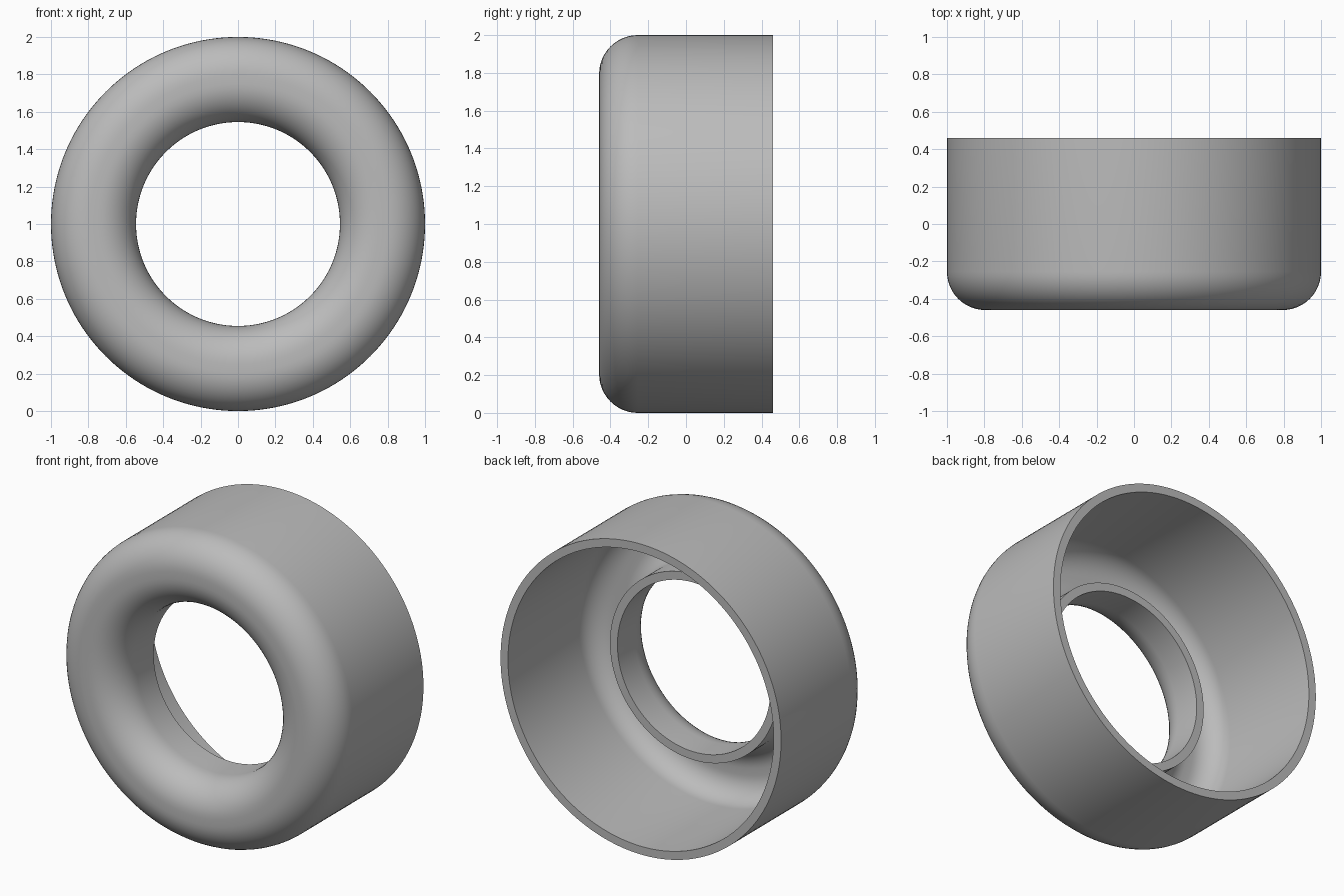
import bpy, bmesh, math
from mathutils import Vector, Matrix

cube = bpy.data.objects.get("Cube")
if cube:
    bpy.data.objects.remove(cube, do_unlink=True)

# Main dimensions
OUTER, HOLE, WALL = 1.0, 0.545, 0.053
FRONT, BACK, TUBE_END = -0.46, 0.46, -0.08
ROUND = 0.205
SEGMENTS, ARC_STEPS = 160, 12


def arc(r, y, radius, start, end):
    """Points of a rounded corner in the radius / depth plane."""
    angles = [math.radians(start + (end - start) * i / ARC_STEPS)
              for i in range(ARC_STEPS + 1)]
    return [(r + radius * math.cos(a), y + radius * math.sin(a)) for a in angles]


def shell(radius, outer_end, inner_end, offset):
    """Section of one skin, from the outer back edge round to the inner tube end."""
    y = FRONT + ROUND
    return ([(OUTER - offset, outer_end)]
            + arc(OUTER - ROUND, y, radius, 0, -90)
            + arc(HOLE + ROUND, y, radius, -90, -180)
            + [(HOLE + offset, inner_end)])


# Closed wall section: outside skin, then inside skin in reverse
profile = shell(ROUND, BACK, TUBE_END, 0)
profile += reversed(shell(ROUND - WALL, BACK, TUBE_END, WALL))

# Turn the section around the front-to-back axis
bm = bmesh.new()
verts = [bm.verts.new((r, y, 0)) for r, y in profile]
edges = [bm.edges.new((v, verts[(i + 1) % len(verts)])) for i, v in enumerate(verts)]
bmesh.ops.spin(bm, geom=verts + edges, cent=(0, 0, 0), axis=(0, 1, 0),
               angle=math.tau, steps=SEGMENTS, use_merge=True)
bmesh.ops.remove_doubles(bm, verts=bm.verts, dist=0.0001)
bmesh.ops.recalc_face_normals(bm, faces=bm.faces)
bmesh.ops.transform(bm, matrix=Matrix.Translation(Vector((0, 0, 1))), verts=bm.verts)

mesh = bpy.data.meshes.new("rounded_ring_shell")
bm.to_mesh(mesh)
bm.free()
ring = bpy.data.objects.new("rounded_ring_shell", mesh)
bpy.context.collection.objects.link(ring)

# Plain grey
grey = bpy.data.materials.new("grey")
grey.use_nodes = True
color = (0.5, 0.5, 0.5, 1)
grey.diffuse_color = color
grey.node_tree.nodes["Principled BSDF"].inputs["Base Color"].default_value = color
mesh.materials.append(grey)

# Smooth skins with crisp rims
bpy.ops.object.select_all(action='DESELECT')
ring.select_set(True)
bpy.context.view_layer.objects.active = ring
bpy.ops.object.shade_smooth_by_angle(angle=math.radians(30))
